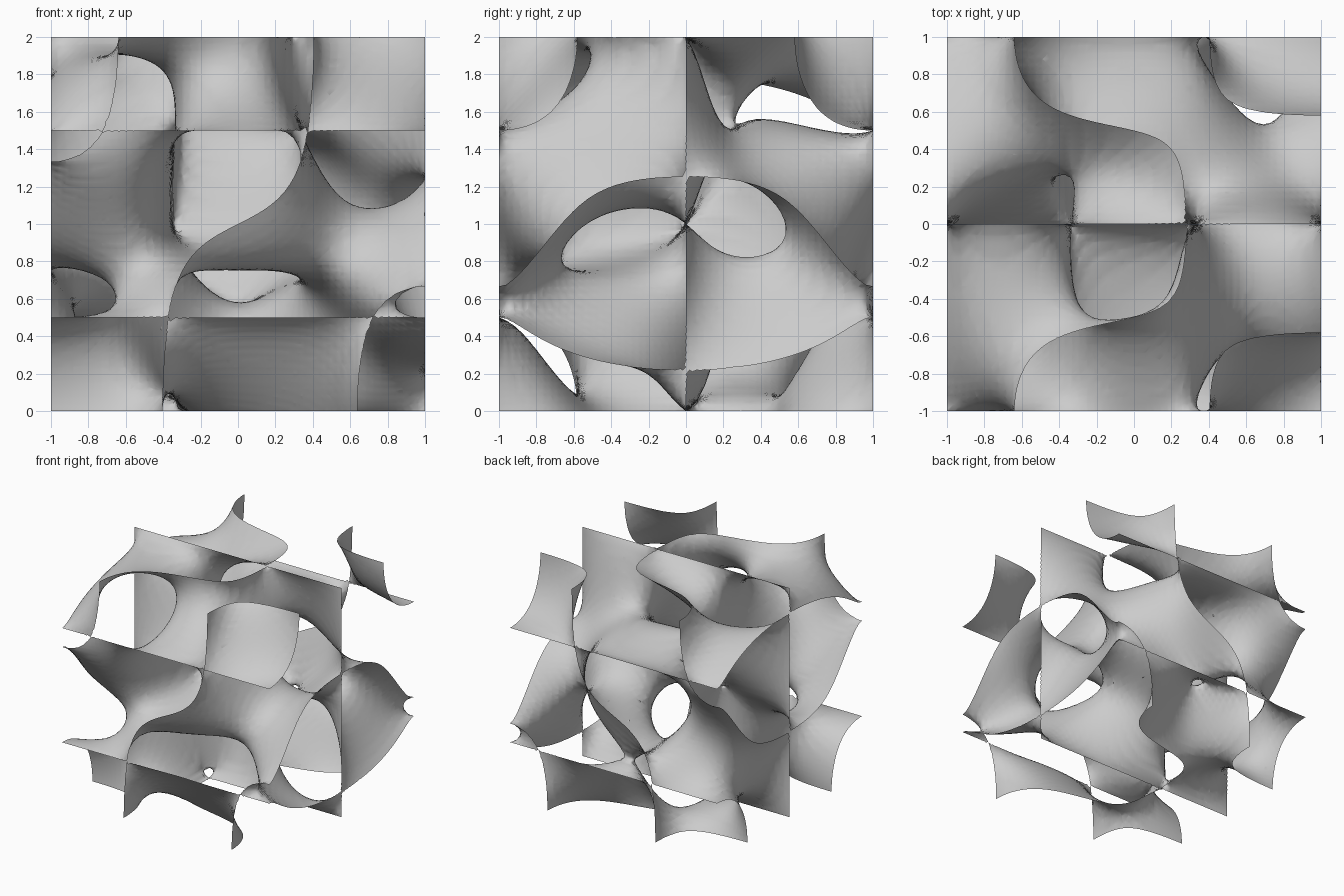
import bpy, bmesh
from math import sin, cos, pi
from itertools import permutations

if "Cube" in bpy.data.objects:
    bpy.data.objects.remove(bpy.data.objects["Cube"])

# Periodic wave surface f = 0, clipped by a cube of side 2, meshed by marching tetrahedra
N = 51
STEP = 2.0 / N


# Sine and cosine of 1, 2 and 3 times the angle at each grid line (0..pi over the cube)
S = [[sin(k * pi * i / N) for i in range(N + 1)] for k in range(4)]
C = [[cos(k * pi * i / N) for i in range(N + 1)] for k in range(4)]


def field(i, j, k):
    v = (C[2][i] * (C[1][j] * C[3][k] + C[3][j] * C[1][k])
         + C[1][i] * C[3][j] * C[2][k]
         + S[1][i] * S[2][j] * S[3][k]
         - S[3][i] * S[1][j] * S[2][k]
         + S[3][i] * S[2][j] * S[1][k])
    return v if abs(v) > 1e-7 else 1e-7


M = N + 1
val = [field(i, j, k) for i in range(M) for j in range(M) for k in range(M)]
axis_step = (M * M, M, 1)
corners = [a * M * M + b * M + c for a in (0, 1) for b in (0, 1) for c in (0, 1)]

# Six tetrahedra around the main diagonal of a cell
tets = []
for p in permutations(axis_step):
    tets.append((0, p[0], p[0] + p[1], p[0] + p[1] + p[2]))

bm = bmesh.new()
cache = {}


def position(n):
    i, r = divmod(n, M * M)
    j, k = divmod(r, M)
    return (i * STEP - 1, j * STEP - 1, k * STEP)


def crossing(a, b):
    key = (a, b) if a < b else (b, a)
    if key not in cache:
        a, b = key
        t = val[a] / (val[a] - val[b])
        pa, pb = position(a), position(b)
        cache[key] = bm.verts.new([u + (w - u) * t for u, w in zip(pa, pb)])
    return cache[key]


for i in range(N):
    for j in range(N):
        for k in range(N):
            base = (i * M + j) * M + k
            pos = sum(val[base + c] > 0 for c in corners)
            if pos in (0, 8):
                continue
            for tet in tets:
                ins = [base + t for t in tet if val[base + t] > 0]
                out = [base + t for t in tet if val[base + t] <= 0]
                if len(ins) == 1:
                    bm.faces.new([crossing(ins[0], o) for o in out])
                elif len(out) == 1:
                    bm.faces.new([crossing(n, out[0]) for n in ins])
                elif len(ins) == 2:
                    a, b = ins
                    c, d = out
                    bm.faces.new([crossing(a, c), crossing(a, d),
                                  crossing(b, d), crossing(b, c)])

# Tidy slivers and make the normals agree
bmesh.ops.remove_doubles(bm, verts=bm.verts, dist=0.004)
bmesh.ops.triangulate(bm, faces=bm.faces)
bmesh.ops.recalc_face_normals(bm, faces=bm.faces)

mesh = bpy.data.meshes.new("wave_surface")
bm.to_mesh(mesh)
bm.free()
mesh.shade_smooth()
surface = bpy.data.objects.new("wave_surface", mesh)
bpy.context.collection.objects.link(surface)
